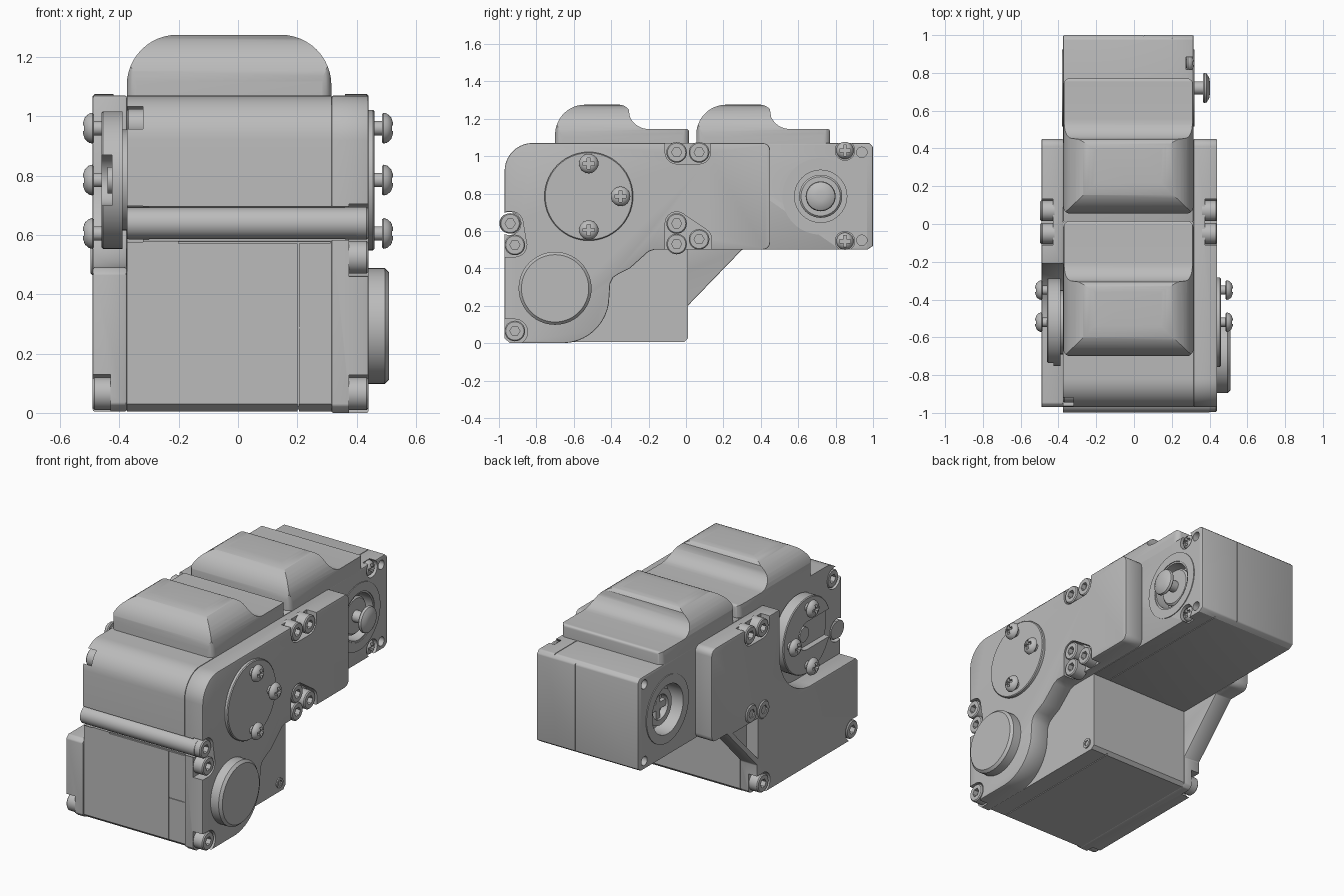
import bpy, bmesh
from math import pi, sin, cos, radians

old = bpy.data.objects.get("Cube")
if old:
    bpy.data.objects.remove(old)

grey = bpy.data.materials.new("plain grey")
grey.use_nodes = True
grey.diffuse_color = (0.5, 0.5, 0.5, 1)
grey.node_tree.nodes["Principled BSDF"].inputs["Base Color"].default_value = (0.5, 0.5, 0.5, 1)


def finish(name, bm):
    bmesh.ops.recalc_face_normals(bm, faces=bm.faces)
    me = bpy.data.meshes.new(name)
    bm.to_mesh(me)
    bm.free()
    me.materials.append(grey)
    ob = bpy.data.objects.new(name, me)
    bpy.context.collection.objects.link(ob)
    return ob


def prism(name, pts, a, b, axis="x"):
    """Extrude an outline: (y, z) points along x, or (x, z) points along y."""
    bm = bmesh.new()
    put = (lambda p, t: (t, p[0], p[1])) if axis == "x" else (lambda p, t: (p[0], t, p[1]))
    lo = [bm.verts.new(put(p, a)) for p in pts]
    hi = [bm.verts.new(put(p, b)) for p in pts]
    bm.faces.new(lo)
    bm.faces.new(hi)
    for i in range(len(pts)):
        j = (i + 1) % len(pts)
        bm.faces.new((lo[i], lo[j], hi[j], hi[i]))
    return finish(name, bm)


def rect(y0, y1, z0, z1):
    return [(y0, z0), (y1, z0), (y1, z1), (y0, z1)]


def box(name, x0, x1, y0, y1, z0, z1):
    return prism(name, rect(y0, y1, z0, z1), x0, x1)


def arc(cy, cz, r, a0, a1, n=10):
    return [(cy + r * cos(radians(a0 + (a1 - a0) * i / n)),
             cz + r * sin(radians(a0 + (a1 - a0) * i / n))) for i in range(n + 1)]


def turned(name, y, z, profile, side=1, n=40):
    """Lathe (radius, x) points about an x-parallel axis; ends are capped."""
    bm = bmesh.new()
    rings = [[bm.verts.new((side * x, y + r * cos(2 * pi * i / n), z + r * sin(2 * pi * i / n)))
              for i in range(n)] for r, x in profile]
    for p, q in zip(rings, rings[1:]):
        for i in range(n):
            j = (i + 1) % n
            bm.faces.new((p[i], p[j], q[j], q[i]))
    bm.faces.new(rings[0])
    bm.faces.new(rings[-1])
    return finish(name, bm)


def cyl(name, y, z, r, x0, x1, side=1, n=40):
    return turned(name, y, z, [(r, x0), (r, x1)], side, n)


def bake(ob):
    dg = bpy.context.evaluated_depsgraph_get()
    me = bpy.data.meshes.new_from_object(ob.evaluated_get(dg))
    ob.modifiers.clear()
    ob.data = me


def cut(ob, cutters, op="DIFFERENCE"):
    for c in cutters:
        m = ob.modifiers.new("cut", "BOOLEAN")
        m.operation, m.object, m.solver = op, c, "EXACT"
        bake(ob)
        bpy.data.objects.remove(c)
    return ob


def bevel(ob, w, seg=2):
    m = ob.modifiers.new("edge", "BEVEL")
    m.width, m.segments, m.limit_method = w, seg, "ANGLE"
    m.angle_limit = radians(40)
    bake(ob)
    return ob


def boss(y, z, x0, x1, side=1):
    # socket-head bolt
    b = turned("socket_bolt", y, z, [(.055, x0), (.055, x1 - .006), (.049, x1)], side, 28)
    cut(b, [cyl("c", y, z, .027, x1 - .03, x1 + .02, side, 6)])


def screw(y, z, x0, r=.052, side=1, neck=.025):
    # pan-head screw with a cross recess
    h = x0 + neck
    s = turned("cross_screw", y, z, [(.024, x0 - .01), (.024, h), (r * .9, h), (r, h + .006), (r * .94, h + .018),
                                     (r * .72, h + .031), (r * .4, h + .038)], side, 28)
    xs = sorted((side * (h + .018), side * (h + .06)))
    cut(s, [box("c", *xs, y - .03, y + .03, z - .009, z + .009),
            box("c", *xs, y - .009, y + .009, z - .03, z + .03)])


L, R = -.375, .315          # case sides
AY, AZ = -.52, .785         # axis of the front output
BY, BZ = .72, .785          # axis of the rear output

# Lower front case, split by a thin seam
case_outline = [(-.96, .03), (-.93, .005), (-.01, .005), (.01, .025), (.01, 1.07)] + arc(-.82, .92, .15, 90, 180) + [(-.97, .69), (-.96, .58)]
case = prism("front_case", case_outline, L, R)
cut(case, [cyl("c", -.945, .64, .062, -.5, .5),
           box("c", .2, .205, -1.1, -.952, -.1, .58),
           box("c", .2, .205, -1.1, .1, -.1, .012),
           box("c", .205, .31, -1.1, -.955, .285, .29),
           box("c", -.2, .31, -1.1, -.952, .572, .59),
           cyl("c", -.9, .97, .066, .32, .5, -1),
           cyl("c", -.93, .64, .07, .32, .5, -1)])
boss(-.89, .97, .30, .375, -1)
boss(-.92, .64, .30, .375, -1)

# Rear case with recessed outputs
rear = bevel(prism("rear_case", [(.01, .5), (.97, .5), (1, .52), (1, 1.05), (.98, 1.07), (.01, 1.07)], L, R), .006)
cut(rear, [cyl("c", BY, BZ, .14, .23, .4), cyl("c", BY, BZ, .15, .28, .45, -1),
           box("c", .2, .204, .0, 1.1, 1.064, 1.2), box("c", .05, .054, .995, 1.1, .4, 1.2),
           box("c", .2, .204, .0, 1.1, .4, .506)]
    + [cyl("c", .85, z, .052, .275, .4) for z in (1.03, .545)]
    + [cyl("c", .94, z, .028, .2, .4, s, 20) for z in (1.02, .55) for s in (1, -1)])
for z in (1.03, .545):
    screw(.85, z, .275, .046, neck=.004)
for s, x in ((1, R), (-1, -L)):
    ring = cyl("output_ring", BY, BZ, .205, x - .01, x + .005, s, 56)
    cut(ring, [cyl("c", BY, BZ, .15, x - .1, x + .1, s, 56)])
turned("output_flange", BY, BZ, [(.115, .2), (.115, .285), (.105, .295), (.05, .295)])
turned("output_knob", BY, BZ, [(.035, .25), (.035, .365), (.075, .365), (.08, .372), (.076, .385), (.055, .398), (.025, .403)])
hub = cyl("output_hub", BY, BZ, .11, .25, .33, -1)
cut(hub, [cyl("c", BY, BZ, .075, .29, .4, -1)])
for i in range(2):
    a, b = (.1, .02) if i else (.02, .1)
    box("hub_cross", -.315, -.28, BY - a, BY + a, BZ - b, BZ + b)

# Plate on the +x side with bolt pockets
plate = prism("bearing_plate", [(-.97, .025), (-.94, .0), (-.65, .0)] + arc(-.66, .25, .25, -80, 0)
              + [(-.405, .32), (-.39, .35), (-.36, .37), (-.3, .40), (-.2, .49), (-.17, .5)]
              + arc(.41, .54, .04, -90, 0, 5) + arc(.41, 1.03, .04, 0, 90, 5) + arc(-.82, .92, .15, 90, 180), R, .44)
bevel(plate, .006)
trough = arc(-.05, 1.02, .062, 180, 270, 5) + arc(.07, 1.02, .062, 270, 360, 5) + [(.132, 1.2), (-.112, 1.2)]
nook = [(-.112, .4), (.135, .4)] + arc(.075, .555, .062, 0, 55, 4) + arc(-.05, .64, .062, 55, 180, 6)
front_nook = [(-1.1, .46)] + arc(-.915, .525, .064, -90, 20, 6) + arc(-.935, .64, .064, 0, 90, 6) + [(-1.1, .704)]
cut(plate, [prism("c", o, .375, .6) for o in (trough, nook, front_nook)]
    + [cyl("c", -.945, .64, .062, .2, .6), cyl("c", -.915, .06, .068, .375, .6),
       box("c", .375, .6, -1.1, -.915, -.1, .128)])
for y, z in ((-.05, 1.02), (.07, 1.02), (-.05, .64), (-.05, .53), (.07, .555), (-.94, .64), (-.915, .525), (-.915, .065)):
    boss(y, z, .36, .44)
nut = cyl("corner_nut", -.05, .06, .03, .3, .322)
cut(nut, [cyl("c", -.05, .06, .018, .31, .35, n=6)])

# Round cap and bearing disc
turned("round_cap", -.70, .293, [(.195, .43), (.195, .495), (.18, .51)], n=56)
turned("bearing_disc", AY, AZ, [(.237, .43), (.237, .455), (.232, .46)], n=56)

# Horn on the -x side with an open slot
turned("horn_spacer", AY, AZ, [(.17, .36), (.17, .395)], -1)
horn = turned("horn_disc", AY, AZ, [(.232, .39), (.232, .455), (.227, .46)], -1, 56)
cut(horn, [box("c", -.5, -.425, -.9, AY, .70, .87), cyl("c", AY, AZ, .0849, .425, .5, -1)])
cyl("horn_centre", AY, AZ, .045, .40, .44, -1)
for s in (1, -1):
    for y, z in ((AY, .96), (-.35, AZ), (AY, .605)):
        screw(y, z, .46, side=s)

# Bracket on the -x side, opened around the horn, with a gusset
bracket = prism("horn_bracket", [(-.97, .03), (-.94, .005), (-.01, .005), (.01, .025), (.01, .2), (.3, .5)]
                + arc(.41, .54, .04, -90, 0, 5) + arc(.41, 1.03, .04, 0, 90, 5) + [(-.21, 1.07)]
                + arc(AY, .80, .31, 0, -90, 14) + [(-.95, .49), (-.97, .47)], -.49, L)
bevel(bracket, .006)
feet = [(-.05, .065), (-.915, .065)]
cut(bracket, [prism("c", trough, -.6, -.43),
              prism("c", [(.0, .235), (.0, .485), (.245, .485)], -.6, -.41)]
    + [cyl("c", y, z, .066, .43, .6, -1) for y, z in feet]
    + [box("c", -.6, -.43, -1.1, -.915, -.1, .13), box("c", -.6, -.43, -.05, .1, -.1, .13)])
for y, z in feet + [(-.05, 1.02), (.07, 1.02)]:
    boss(y, z, .42, .49, -1)
for y, z in ((.07, .54), (-.05, .52)):
    boss(y, z, .45, .497, -1)

# Cross rod along the front
cyl("cross_rod", -.945, .64, .053, -.375, .40)

# Two rounded top covers: side profile crossed with front profile
for name, y in (("front_top_cover", 0), ("rear_top_cover", .755)):
    side = ([(-.7, 1.06)] + arc(-.54, 1.115, .16, 180, 90, 12) + arc(-.36, 1.205, .07, 90, 40, 6)
            + arc(-.20, 1.255, .11, 205, 270, 8) + arc(0, 1.13, .016, 90, 0, 4) + [(.016, 1.06)])
    cover = prism(name, [(p + y, q) for p, q in side], L, R)
    front = ([(L - .0005, 1.05)] + arc(L + .17, 1.105, .17, 180, 90, 12)
             + arc(R - .17, 1.105, .17, 90, 0, 12) + [(R + .0005, 1.05)])
    cut(cover, [prism("c", front, -1.1, 1.1, "y")], "INTERSECT")
    # rounded vertical corners
    r = .04
    bm = bmesh.new()
    loop = [(cx + r * cos(a0 + k * pi / 12), cy + r * sin(a0 + k * pi / 12))
            for cx, cy, a0 in ((R - r, y + .018 - r, 0), (L + r, y + .018 - r, pi / 2),
                               (L + r, y - .701 + r, pi), (R - r, y - .701 + r, 1.5 * pi))
            for k in range(7)]
    f = bm.faces.new([bm.verts.new((p, q, 1)) for p, q in loop])
    up = bmesh.ops.extrude_face_region(bm, geom=[f])["geom"]
    bmesh.ops.translate(bm, verts=[v for v in up if isinstance(v, bmesh.types.BMVert)], vec=(0, 0, .4))
    cut(cover, [finish("c", bm)], "INTERSECT")

# Smooth curved faces, keep edges sharp
for ob in bpy.context.collection.objects:
    if ob.type == "MESH" and grey.name in ob.data.materials:
        ob.data.polygons.foreach_set("use_smooth", [True] * len(ob.data.polygons))
        ob.data.set_sharp_from_angle(angle=radians(30))
        ob.data.update()
